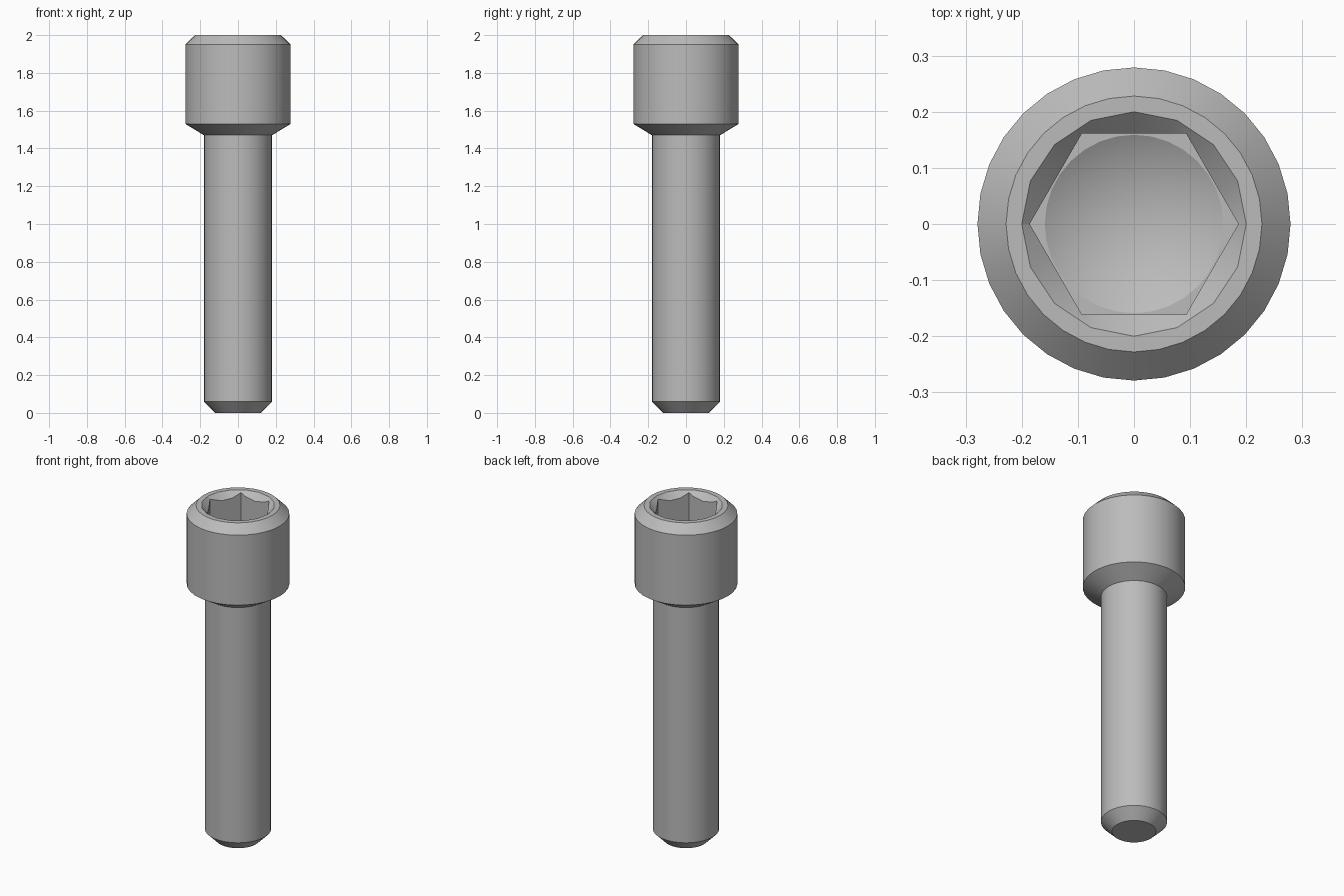
import bpy
import bmesh
import math

old = bpy.data.objects.get("Cube")
if old:
    bpy.data.objects.remove(old, do_unlink=True)

# Plain steel grey
steel = bpy.data.materials.new("steel_grey")
steel.use_nodes = True
steel.diffuse_color = (0.5, 0.5, 0.5, 1)
steel.node_tree.nodes["Principled BSDF"].inputs["Base Color"].default_value = (0.5, 0.5, 0.5, 1)


def lathe(name, profile, sides):
    """Closed solid of revolution from (radius, z) pairs, bottom to top; radius 0 is a tip."""
    bm = bmesh.new()
    rings = []
    for r, z in profile:
        count = sides if r else 1
        rings.append([bm.verts.new((r * math.cos(math.tau * i / sides),
                                    r * math.sin(math.tau * i / sides), z))
                      for i in range(count)])
    for low, high in zip(rings, rings[1:]):
        for i in range(sides):
            j = (i + 1) % sides
            if len(low) == 1:
                bm.faces.new((low[0], high[j], high[i]))
            else:
                bm.faces.new((low[i], low[j], high[j], high[i]))
    if len(rings[0]) > 1:
        bm.faces.new(rings[0][::-1])
    bm.faces.new(rings[-1])
    bmesh.ops.recalc_face_normals(bm, faces=bm.faces)
    mesh = bpy.data.meshes.new(name)
    bm.to_mesh(mesh)
    bm.free()
    mesh.materials.append(steel)
    obj = bpy.data.objects.new(name, mesh)
    bpy.context.collection.objects.link(obj)
    return obj


# Bolt body: tapered tip, shank, flared underside, head and top chamfer
bolt = lathe("socket_head_bolt", [
    (0.12, 0), (0.18, 0.06), (0.18, 1.47),
    (0.279, 1.53), (0.279, 1.95), (0.228, 2)], 32)

# Socket cutters: hexagon, lead-in chamfer and drill point
floor = 1.74
cutters = [
    lathe("hex_cutter", [(0.186, floor), (0.186, 2.1)], 6),
    lathe("chamfer_cutter", [(0.14, 1.94), (0.25, 2.05)], 16),
    lathe("drill_cutter", [(0, floor - 0.092), (0.159, floor), (0.159, floor + 0.05)], 32),
]

bpy.ops.object.select_all(action="DESELECT")
bpy.context.view_layer.objects.active = bolt
bolt.select_set(True)
for cutter in cutters:
    cutter.hide_render = True
    cut = bolt.modifiers.new(cutter.name, "BOOLEAN")
    cut.operation = "DIFFERENCE"
    cut.solver = "EXACT"
    cut.object = cutter
    bpy.ops.object.modifier_apply(modifier=cut.name)
    bpy.data.objects.remove(cutter, do_unlink=True)

bpy.ops.object.shade_smooth_by_angle(angle=math.radians(25))
